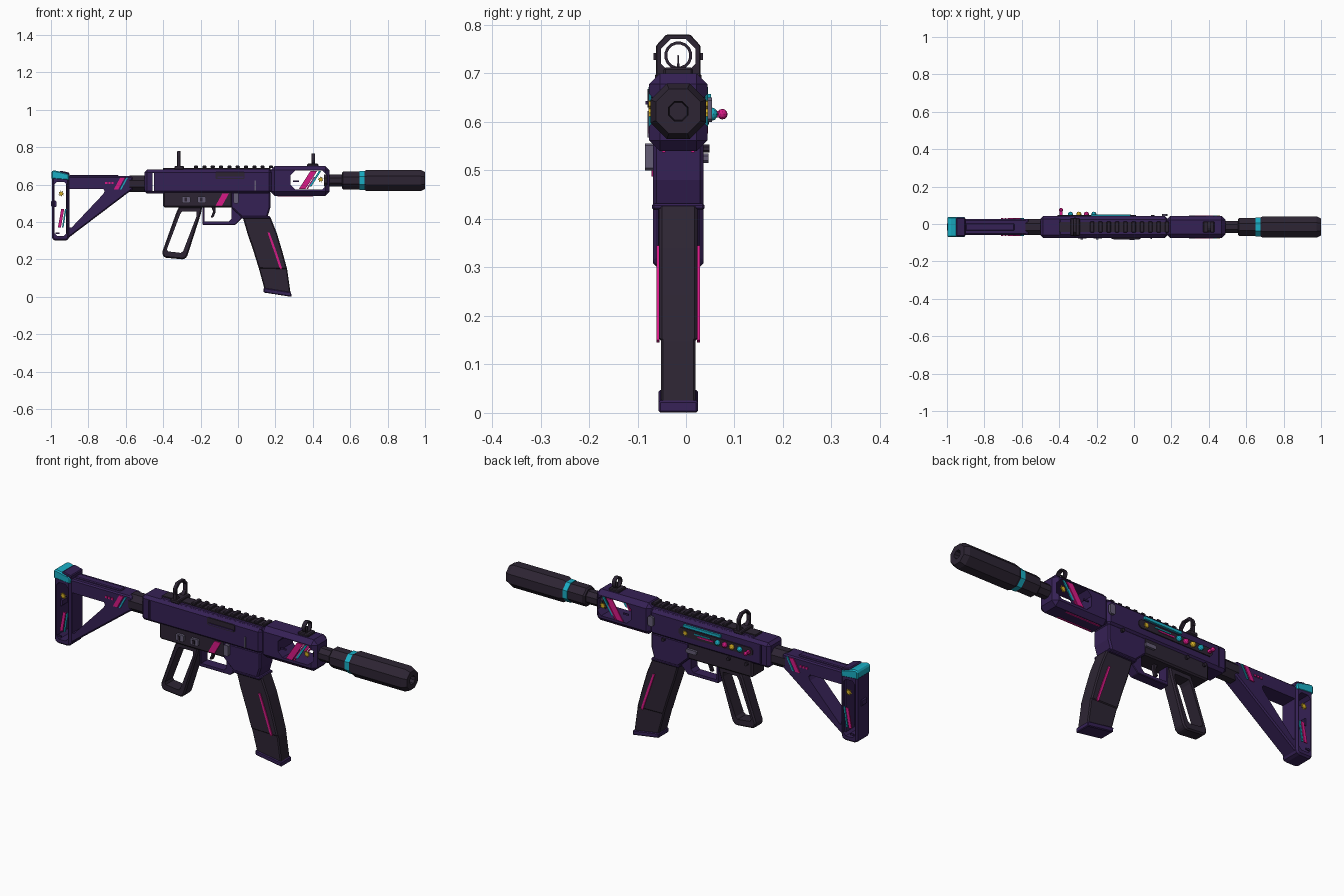
import bpy, bmesh, math
from mathutils import Vector

cube = bpy.data.objects.get("Cube")
if cube:
    bpy.data.objects.remove(cube, do_unlink=True)

CY = -0.016  # centre plane of the body


def material(name, *rgb):
    m = bpy.data.materials.new(name)
    m.use_nodes = True
    m.diffuse_color = (*rgb, 1)
    m.node_tree.nodes["Principled BSDF"].inputs["Base Color"].default_value = (*rgb, 1)
    return m


PURPLE = material("deep purple", .036, .015, .09)
BLACK = material("warm black", .026, .018, .033)
CYAN = material("cyan", .01, .42, .55)
PINK = material("hot pink", .68, .01, .24)
YELLOW = material("yellow", .7, .45, .02)
GREY = material("violet grey", .13, .11, .18)


def add(name, bm, mat, loc=(0, 0, 0)):
    mesh = bpy.data.meshes.new(name)
    bmesh.ops.recalc_face_normals(bm, faces=bm.faces[:])
    bm.to_mesh(mesh)
    bm.free()
    ob = bpy.data.objects.new(name, mesh)
    bpy.context.collection.objects.link(ob)
    ob.location = loc
    if mat:
        mesh.materials.append(mat)
    return ob


def slab(name, outline, half, mat, bevel=0.0, cuts=(), y=CY, x=0, turn=0):
    """Side outline (x, z) thickened along y, chamfered, then pierced."""
    bm = bmesh.new()
    bm.faces.new([bm.verts.new((px, 0, pz)) for px, pz in outline])
    ob = add(name, bm, mat, (x, y, 0))
    ob.rotation_euler.z = turn
    solid = ob.modifiers.new("thickness", "SOLIDIFY")
    solid.thickness, solid.offset = 2 * half, 0
    if bevel:
        b = ob.modifiers.new("chamfer", "BEVEL")
        b.width, b.segments, b.limit_method = bevel, 1, "ANGLE"
    for hole in cuts:
        cutter = slab(name + "_cutter", hole, half + .05, None, y=y, x=x, turn=turn)
        cutter.hide_render = True
        cutter.hide_set(True)
        cutter.display_type = "WIRE"
        m = ob.modifiers.new("opening", "BOOLEAN")
        m.object, m.operation, m.solver = cutter, "DIFFERENCE", "EXACT"
    return ob


def rect(x0, x1, z0, z1, c=0.0):
    if not c:
        return [(x0, z0), (x1, z0), (x1, z1), (x0, z1)]
    return [(x0 + c, z0), (x1 - c, z0), (x1, z0 + c), (x1, z1 - c),
            (x1 - c, z1), (x0 + c, z1), (x0, z1 - c), (x0, z0 + c)]


def poly(cx, cz, r, n, inner=None):
    """Regular polygon, or a star when an inner radius is given."""
    pts = []
    for i in range(n):
        a = 2 * math.pi * (i + .5) / n
        q = inner if inner and i % 2 else r
        pts.append((cx + q * math.cos(a), cz + q * math.sin(a)))
    return pts


def slant(x, z0, z1, w, lean):
    return [(x, z0), (x + w, z0), (x + w + lean, z1), (x + lean, z1)]


def decal(name, outline, half, mat, sides=(-1, 1)):
    for s in sides:
        slab(name + ("_right" if s < 0 else "_left"), outline, .003, mat, y=CY + s * (half + .002))


def lathe(name, profile, mat, z=.622, sides=8):
    """Faceted round body along x from (x, radius) pairs."""
    bm = bmesh.new()
    rings = []
    for x, r in profile:
        r /= math.cos(math.pi / sides)
        rings.append([bm.verts.new((x, v[0], v[1])) for v in poly(0, 0, r, sides)])
    for a, b in zip(rings, rings[1:]):
        for i in range(sides):
            j = (i + 1) % sides
            bm.faces.new((a[i], a[j], b[j], b[i]))
    bm.faces.new(rings[0])
    bm.faces.new(rings[-1])
    return add(name, bm, mat, (0, CY, z))


def bead(name, x, y, z, r, mat):
    bm = bmesh.new()
    bmesh.ops.create_icosphere(bm, subdivisions=2, radius=r)
    return add(name, bm, mat, (x, y, z))


# Barrel and muzzle tube
lathe("barrel", [(.46, .033), (.57, .033)], BLACK)
lathe("barrel_collar", [(.555, .04), (.562, .047), (.655, .047)], BLACK)
lathe("muzzle_ring", [(.65, .05), (.677, .05)], CYAN)
lathe("muzzle_tube", [(.675, .05), (.69, .057), (.975, .057), (1, .046), (1, .02), (.97, .018)], BLACK)

# Handguard with a through window and stripes
slab("handguard", rect(.174, .489, .54, .70), .06, PURPLE, .022,
     cuts=[rect(.28, .475, .574, .675, .025)])
decal("window_pink_stripe", slant(.325, .576, .672, .035, .062), .056, PINK)
decal("window_cyan_stripe", slant(.38, .59, .672, .012, .052), .056, CYAN)
decal("window_pink_line", slant(.365, .576, .64, .008, .04), .056, PINK)
decal("window_flower", poly(.442, .628, .017, 16, .009), .056, YELLOW)
decal("window_marks", rect(.295, .325, .615, .623), .056, PURPLE)
for s in (-1, 1):
    slab("handguard_underline", rect(.21, .40, .537, .541), .004, PINK, y=CY + s * .03)
slab("handguard_latch", rect(.15, .18, .60, .65, .006), .006, GREY, y=.048)

# Upper receiver, rail and port
slab("upper_receiver", rect(-.5, .18, .552, .68), .058, PURPLE, .014,
     cuts=[rect(-.456, -.448, .565, .662)])
slab("receiver_band", rect(-.40, .178, .655, .684), .045, PURPLE, .006)
slab("rail_base", rect(-.40, .174, .675, .690), .026, BLACK)
for i in range(10):
    x = -.235 + i * .0445
    slab("rail_tooth", rect(x, x + .022, .688, .701), .029, BLACK, .003)
decal("ejection_port", rect(-.12, .035, .63, .668, .005), .058, BLACK, (-1,))
decal("port_lip", rect(-.11, .03, .636, .643), .062, PURPLE, (-1,))
decal("receiver_mark", rect(.088, .096, .568, .622), .058, GREY, (-1,))

# Bolt slot with coloured beads on the left side
decal("bolt_slot", rect(-.41, .01, .595, .637, .012), .058, BLACK, (1,))
slab("bolt_strip", rect(-.23, -.02, .644, .658), .006, CYAN, y=CY + .062)
decal("bolt_pink_line", rect(-.19, -.10, .610, .617), .062, PINK, (1,))
decal("bolt_cyan_line", rect(-.17, -.08, .621, .626), .062, CYAN, (1,))
decal("bolt_flower", poly(-.03, .616, .014, 16, .008), .062, YELLOW, (1,))
for x, mat in ((-.34, CYAN), (-.295, YELLOW), (-.255, PINK), (-.215, CYAN)):
    bead("bolt_bead", x, .052, .616, .014, mat)
slab("bolt_stem", rect(-.397, -.383, .609, .623), .02, PINK, y=.058)
bead("bolt_knob", -.39, .075, .616, .011, PINK)

# Lower receiver, controls and magazine well
slab("lower_receiver", rect(-.40, -.03, .478, .565), .050, BLACK, .007)
slab("magazine_well", [(-.04, .56), (.174, .56), (.174, .48), (.157, .425), (.02, .425), (-.04, .48)],
     .052, PURPLE, .007)
slab("well_rim", rect(.015, .172, .418, .432), .054, PURPLE, .004)
for x in (-.30, -.217):
    slab("selector_plate", rect(x, x + .045, .503, .537, .005), .008, GREY, y=CY - .054)
    slab("selector_lever", rect(x + .015, x + .027, .51, .53), .005, BLACK, y=CY - .062)
slab("magazine_catch", rect(-.024, .002, .50, .556, .005), .012, GREY, y=CY - .057)
decal("lower_stripe", slant(-.12, .487, .552, .035, .036), .05, PINK, (-1,))
slab("left_catch", rect(-.09, -.03, .515, .535, .005), .008, GREY, y=CY + .054)
for x in (-.37, -.27, .10):
    slab("pin", poly(x, .545, .009, 8), .006, BLACK, y=CY + .058)

# Trigger and guard
slab("trigger_guard", [(-.19, .485), (-.19, .385), (-.015, .385), (.03, .43), (.03, .485)], .026, PURPLE, .003,
     cuts=[[(-.179, .479), (-.179, .402), (-.05, .402), (-.035, .418), (-.035, .479)]])
slab("trigger", [(-.145, .485), (-.12, .485), (-.119, .455), (-.131, .425), (-.146, .425), (-.133, .457)],
     .010, BLACK, .003)

# Open-frame grip
slab("grip", [(-.315, .482), (-.19, .482), (-.20, .44), (-.272, .215), (-.29, .20), (-.395, .21),
              (-.407, .235), (-.33, .45)], .033, BLACK, .007,
     cuts=[[(-.30, .455), (-.222, .455), (-.222, .43), (-.293, .245), (-.305, .235),
            (-.375, .243), (-.38, .255), (-.31, .44)]])

# Curved magazine
mag_left = [(.024, .43), (.05, .34), (.083, .243), (.112, .15), (.142, .04)]
mag_right = [(.172, .43), (.208, .34), (.237, .243), (.263, .147), (.281, .02)]
slab("magazine", mag_left + mag_right[::-1], .036, BLACK, .005)
slab("magazine_sleeve", mag_left[:4] + mag_right[3::-1], .040, BLACK, .006)
slab("magazine_base", [(.136, .048), (.284, .025), (.286, 0), (.138, .023)], .041, PURPLE, .004)
decal("magazine_stripe", [(.158, .345), (.168, .345), (.203, .25), (.236, .15), (.226, .145), (.19, .25)],
      .040, PINK)

# Stock: tube, wedge frame and butt
lathe("stock_tube", [(-.58, .044), (-.49, .044)], BLACK, z=.605)
slab("stock_frame", [(-.92, .645), (-.57, .645), (-.562, .635), (-.562, .575), (-.59, .555), (-.92, .305)],
     .042, PURPLE, .008,
     cuts=[[(-.90, .577), (-.72, .577), (-.713, .565), (-.722, .548), (-.89, .37), (-.90, .37)]])
slab("stock_top_rib", rect(-.90, -.64, .64, .652), .02, PURPLE, .004)
slab("butt", rect(-.995, -.903, .30, .668, .012), .052, PURPLE, .010,
     cuts=[rect(-.982, -.916, .325, .615, .015)])
slab("butt_cap", [(-.998, .63), (-.905, .622), (-.902, .65), (-.91, .66), (-.985, .677), (-.998, .67)],
     .054, CYAN, .006)
slab("butt_cap_pad", [(-.96, .655), (-.902, .64), (-.902, .664), (-.95, .675)], .050, PURPLE, .004)
slab("butt_button", rect(-1, -.97, .48, .515, .006), .02, PURPLE)
decal("butt_flower", poly(-.945, .552, .017, 16, .009), .047, YELLOW)
decal("butt_pink_stripe", slant(-.963, .37, .47, .016, .018), .047, PINK)
decal("butt_cyan_stripe", slant(-.941, .37, .47, .008, .016), .047, CYAN)
decal("butt_marks", rect(-.975, -.955, .337, .345), .047, PURPLE)
decal("stock_pink_stripe", slant(-.665, .573, .637, .024, .035), .042, PINK)
decal("stock_cyan_stripe", slant(-.632, .573, .637, .008, .035), .042, CYAN)
for x in (-.71, -.693, -.676):
    decal("stock_mark", rect(x, x + .011, .603, .613), .042, PINK)

# Sights, standing across the body
QUARTER = math.pi / 2
slab("rear_sight", [(-.046, .685), (.046, .685), (.046, .757), (.025, .78), (-.025, .78), (-.046, .757)],
     .009, BLACK, .002, cuts=[poly(0, .735, .039, 8)], x=-.316, turn=QUARTER)
slab("rear_sight_base", rect(-.34, -.29, .68, .70), .048, BLACK, .004)
slab("front_sight_base", rect(.37, .43, .695, .712), .03, BLACK, .004)
slab("front_sight_ring", poly(0, .737, .029, 16), .010, BLACK, cuts=[poly(0, .737, .023, 16)],
     x=.402, turn=QUARTER)
slab("front_sight_post", [(-.003, .705), (.003, .705), (.001, .738), (-.001, .738)], .004, BLACK,
     x=.402, turn=QUARTER)
for s in (-1, 1):
    slab("sight_knob", rect(-.322, -.310, .728, .742), .004, BLACK, y=CY + s * .047)
